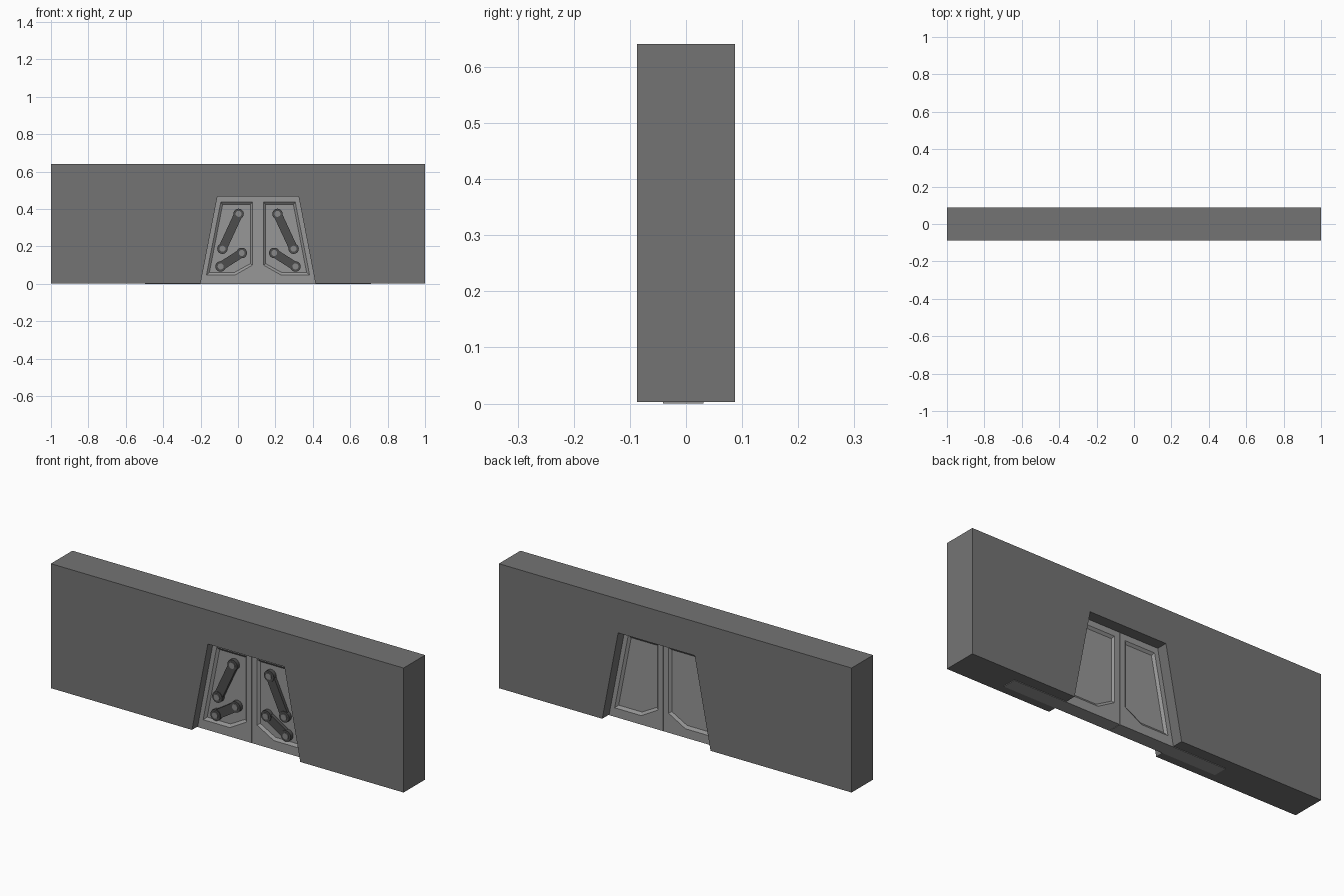
import bpy, bmesh, math
from mathutils import Vector

if "Cube" in bpy.data.objects:
    bpy.data.objects.remove(bpy.data.objects["Cube"])

CX = 0.107            # centre line of the doorway
FRONT, BACK = -0.041, 0.031   # door faces
WALL = 0.087          # half wall thickness


def material(name, v):
    m = bpy.data.materials.new(name)
    m.diffuse_color = (v, v, v, 1)
    m.use_nodes = True
    m.node_tree.nodes["Principled BSDF"].inputs["Base Color"].default_value = m.diffuse_color
    return m


WALL_GREY = material("wall grey", 0.175)
DOOR_GREY = material("door grey", 0.31)
ARM_GREY = material("dark arm grey", 0.075)
BOLT_GREY = material("bolt grey", 0.25)


def finish(name, bm, mat, smooth=False):
    bmesh.ops.recalc_face_normals(bm, faces=bm.faces)
    me = bpy.data.meshes.new(name)
    bm.to_mesh(me)
    bm.free()
    me.materials.append(mat)
    ob = bpy.data.objects.new(name, me)
    bpy.context.collection.objects.link(ob)
    if smooth:
        bpy.ops.object.select_all(action='DESELECT')
        ob.select_set(True)
        bpy.context.view_layer.objects.active = ob
        bpy.ops.object.shade_smooth_by_angle(angle=math.radians(35))
    return ob


def prism(name, outline, y0, y1, mat, smooth=False):
    """Extrude an x/z outline from y0 to y1."""
    bm = bmesh.new()
    face = bm.faces.new([bm.verts.new((x, y0, z)) for x, z in outline])
    ext = bmesh.ops.extrude_face_region(bm, geom=[face])
    verts = [g for g in ext["geom"] if isinstance(g, bmesh.types.BMVert)]
    bmesh.ops.translate(bm, verts=verts, vec=(0, y1 - y0, 0))
    return finish(name, bm, mat, smooth)


# Wall with a tapered doorway
prism("wall", [(-1, 0.003), (CX - 0.307, 0.003), (CX - 0.217, 0.467),
               (CX + 0.217, 0.467), (CX + 0.307, 0.003), (1, 0.003),
               (1, 0.641), (-1, 0.641)], -WALL, WALL, WALL_GREY)

# Door leaf: rings of (distance from centre line, height)
RIM = [(0.001, 0.5), (0.001, 0), (0.14, 0), (0.605, 0), (0.605, 0.5)]
PANEL = [(0.03, 0.437), (0.03, 0.1), (0.125, 0.046), (0.276, 0.046), (0.199, 0.437)]
FLOOR = [(0.041, 0.425), (0.041, 0.108), (0.128, 0.06), (0.26, 0.06), (0.189, 0.425)]
RECESS = 0.01


def door(name, side):
    bm = bmesh.new()

    def ring(pts, y):
        return [bm.verts.new((CX + side * u, y, z)) for u, z in pts]

    def bridge(a, b):
        for i in range(len(a)):
            j = (i + 1) % len(a)
            bm.faces.new((a[i], a[j], b[j], b[i]))

    rims = []
    for y, inward in ((FRONT, 1), (BACK, -1)):
        rim, panel = ring(RIM, y), ring(PANEL, y)
        floor = ring(FLOOR, y + inward * RECESS)
        bridge(rim, panel)
        bridge(panel, floor)
        bm.faces.new(floor)
        rims.append(rim)
    bridge(*rims)
    finish(name, bm, DOOR_GREY)


def arc(c, r, start, sweep, n):
    return [(c[0] + r * math.cos(start + sweep * i / n),
             c[1] + r * math.sin(start + sweep * i / n)) for i in range(n + 1)]


def arm(name, a, b):
    """Round-ended bar with a collar and bolt at each end."""
    a, b = Vector(a), Vector(b)
    d = b - a
    t = math.atan2(d.y, d.x)
    base = FRONT + RECESS
    bar = arc(a, 0.023, t + math.pi / 2, math.pi, 10) + arc(b, 0.023, t - math.pi / 2, math.pi, 10)
    prism(name + "_bar", bar, base, FRONT - 0.006, ARM_GREY, True)
    for i, p in enumerate((a, b)):
        collar = arc(p, 0.028, 0, math.tau, 20)[:-1]
        bolt = arc(p, 0.016, 0, math.tau, 16)[:-1]
        prism(f"{name}_collar_{i}", collar, base, FRONT - 0.010, ARM_GREY, True)
        prism(f"{name}_bolt_{i}", bolt, FRONT, FRONT - 0.014, BOLT_GREY, True)


# Mirrored leaves with their front arms
for label, side in (("left", -1), ("right", 1)):
    door(label + "_door", side)
    arm(label + "_upper_arm", (CX + side * 0.104, 0.374), (CX + side * 0.190, 0.188))
    arm(label + "_lower_arm", (CX + side * 0.087, 0.165), (CX + side * 0.200, 0.093))
